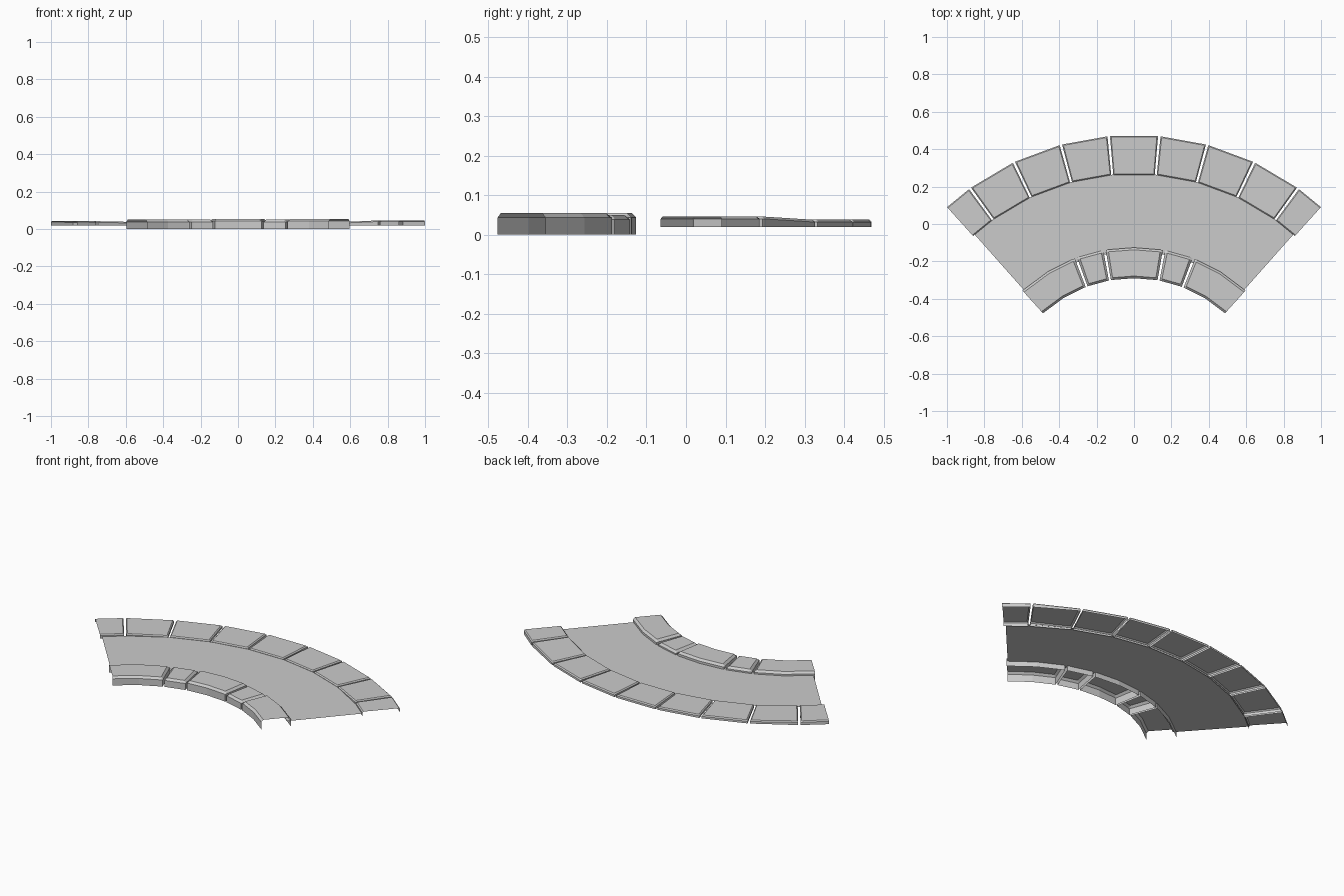
import bpy
from math import sin, cos, radians, degrees

if "Cube" in bpy.data.objects:
    bpy.data.objects.remove(bpy.data.objects["Cube"])

CY = -1.016      # arc centre on the y axis
END = 42.1       # half sweep in degrees


def polar(r, a, z):
    t = radians(a)
    return (r * sin(t), CY + r * cos(t), z)


def make(name, verts, faces):
    me = bpy.data.meshes.new(name)
    me.from_pydata(verts, [], faces)
    me.validate()
    ob = bpy.data.objects.new(name, me)
    bpy.context.collection.objects.link(ob)
    return ob


def block(name, stations, r0, r1, z0, bevel, gap):
    """Bottomless stone swept through (angle, top z) stations.
    Ends facing a neighbour are chamfered and capped; tile ends stay open."""
    open_a = stations[0][0] <= -END
    open_b = stations[-1][0] >= END
    inset = degrees(bevel / ((r0 + r1) / 2))
    half = degrees(gap / 2 / ((r0 + r1) / 2))
    rows = [(a, z, False) for a, z in stations]
    if not open_a:
        a, z = stations[0]
        rows[0:1] = [(a + half, z, True), (a + half + inset, z, False)]
    if not open_b:
        a, z = stations[-1]
        rows[-1:] = [(a - half - inset, z, False), (a - half, z, True)]
    verts, faces = [], []
    for a, z, low in rows:
        top = z - bevel if low else z
        for r, h in ((r0, z0), (r0, z - bevel), (r0 + bevel, top),
                     (r1 - bevel, top), (r1, z - bevel), (r1, z0)):
            verts.append(polar(r, a, h))
    n = 6
    for i in range(len(rows) - 1):
        for k in range(n - 1):
            p = i * n + k
            faces.append((p, p + n, p + n + 1, p + 1)[::-1])
    if not open_a:
        faces.append((5, 4, 1, 0))
    if not open_b:
        q = (len(rows) - 1) * n
        faces.append((q, q + 1, q + 4, q + 5))
    return make(name, verts, faces)


# Road surface: a single flat sheet between the two curbs
angles = [-41.6, -36, -25.5, -15.2, -5.2, 5.2, 15.2, 25.5, 36, 41.6]
verts = []
for a in angles:
    verts += [polar(0.87, a, 0.03), polar(1.285, a, 0.03)]
make("road_surface", verts,
     [(2 * i, 2 * i + 2, 2 * i + 3, 2 * i + 1)[::-1][::-1]
      for i in range(len(angles) - 1)])

# Outer border stones, one straight segment each
outer = [(-END, 0.043), (-36, 0.042), (-25.5, 0.038), (-15.2, 0.038),
         (-5.2, 0.038), (5.2, 0.038), (15.2, 0.038), (25.5, 0.038),
         (36, 0.046), (END, 0.046)]
for i in range(len(outer) - 1):
    block(f"outer_stone_{i + 1}", outer[i:i + 2], 1.283, 1.491, 0.02, 0.006, 0.012)

# Inner curb stones, taller and reaching the ground
inner = [[(-END, 0.051), (-31, 0.051), (-20.4, 0.051)],
         [(-20.4, 0.05), (-10.2, 0.05)],
         [(-10.2, 0.055), (0, 0.055), (10.4, 0.055)],
         [(10.4, 0.05), (21, 0.05)],
         [(21, 0.055), (31.5, 0.055), (END, 0.055)]]
for i, st in enumerate(inner):
    block(f"inner_curb_{i + 1}", st, 0.726, 0.89, 0.0, 0.012, 0.012)

# Recalculate so every visible side faces outward
import bmesh
for ob in bpy.context.collection.objects:
    bm = bmesh.new()
    bm.from_mesh(ob.data)
    if ob.name == "road_surface":
        for f in bm.faces:
            f.normal_update()
            if f.normal.z < 0:
                f.normal_flip()
    else:
        bmesh.ops.recalc_face_normals(bm, faces=bm.faces)
        if sum(f.normal.z * f.calc_area() for f in bm.faces) < 0:
            bmesh.ops.reverse_faces(bm, faces=bm.faces)
    bm.to_mesh(ob.data)
    bm.free()
